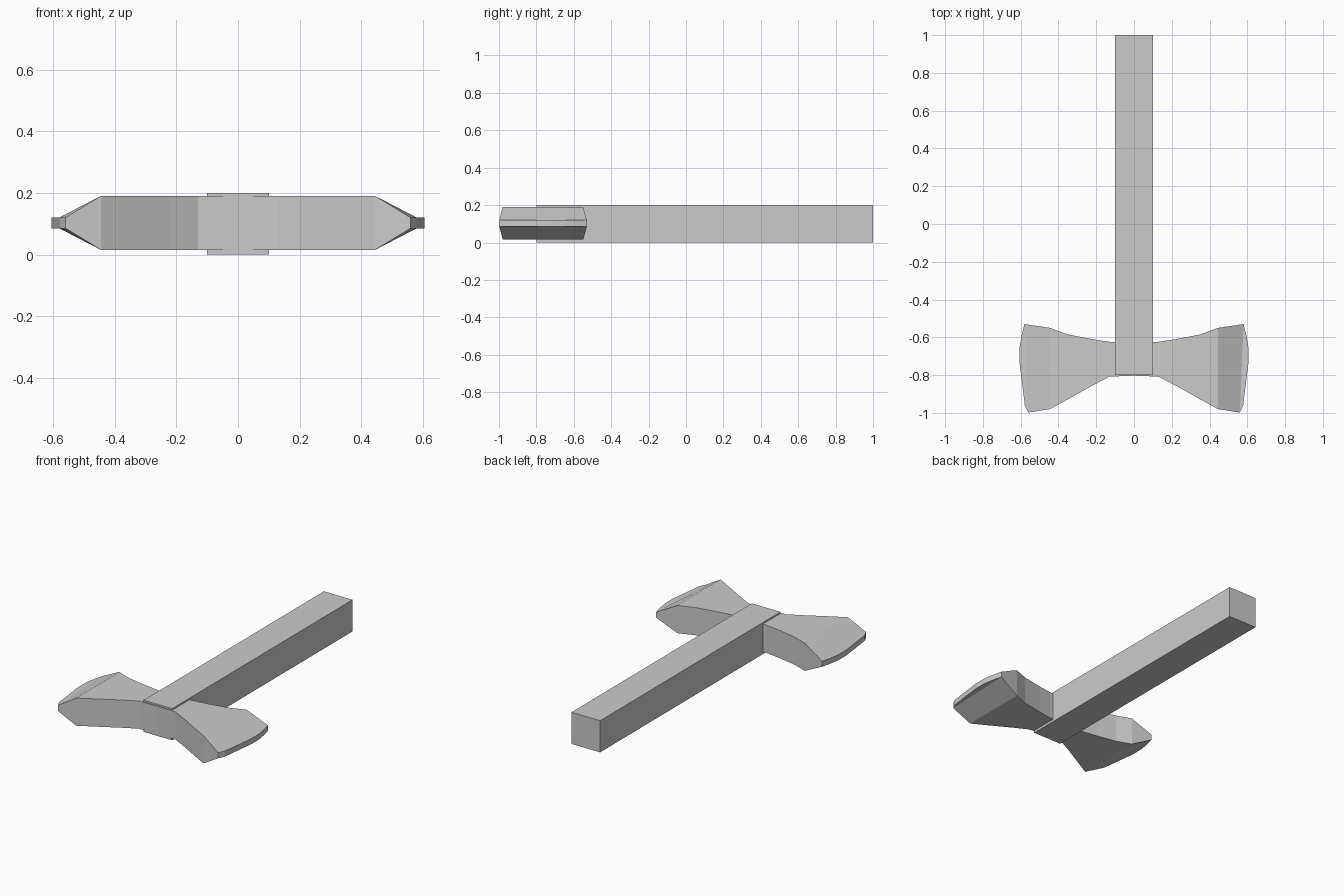
import bpy, bmesh

if "Cube" in bpy.data.objects:
    bpy.data.objects.remove(bpy.data.objects["Cube"])

def make_object(name, bm):
    bmesh.ops.recalc_face_normals(bm, faces=bm.faces)
    mesh = bpy.data.meshes.new(name)
    bm.to_mesh(mesh)
    bm.free()
    obj = bpy.data.objects.new(name, mesh)
    bpy.context.collection.objects.link(obj)
    return obj

# Handle: square bar
bm = bmesh.new()
bmesh.ops.create_cube(bm, size=1)
for v in bm.verts:
    v.co = (v.co.x * 0.2, v.co.y * 1.8 + 0.1, v.co.z * 0.2 + 0.1)
make_object("handle", bm)

# Double axe head: sections from the centre to the cutting edge
# (back x, back y, front x, front y, half thickness)
THICK, EDGE, MID = 0.0875, 0.0175, 0.1025
half = [
    (0.12, -0.625, 0.13, -0.808, THICK),
    (0.22, -0.61, 0.22, -0.855, THICK),
    (0.35, -0.585, 0.35, -0.928, THICK),
    (0.445, -0.55, 0.445, -0.98, THICK),
    (0.58, -0.53, 0.56, -0.998, EDGE),
    (0.594, -0.585, 0.578, -0.96, EDGE),
    (0.606, -0.655, 0.606, -0.735, EDGE),
]
centre = (0, -0.628, 0, -0.803, THICK)
mirrored = [(-a, b, -c, d, t) for a, b, c, d, t in reversed(half)]

bm = bmesh.new()
rings = []
for bx, by, fx, fy, t in mirrored + [centre] + half:
    rings.append([bm.verts.new(p) for p in (
        (bx, by, MID - t), (fx, fy, MID - t),
        (fx, fy, MID + t), (bx, by, MID + t))])
for r, s in zip(rings, rings[1:]):
    for i in range(4):
        j = (i + 1) % 4
        bm.faces.new((r[i], r[j], s[j], s[i]))
bm.faces.new(rings[0])
bm.faces.new(rings[-1])
make_object("axe_head", bm)
